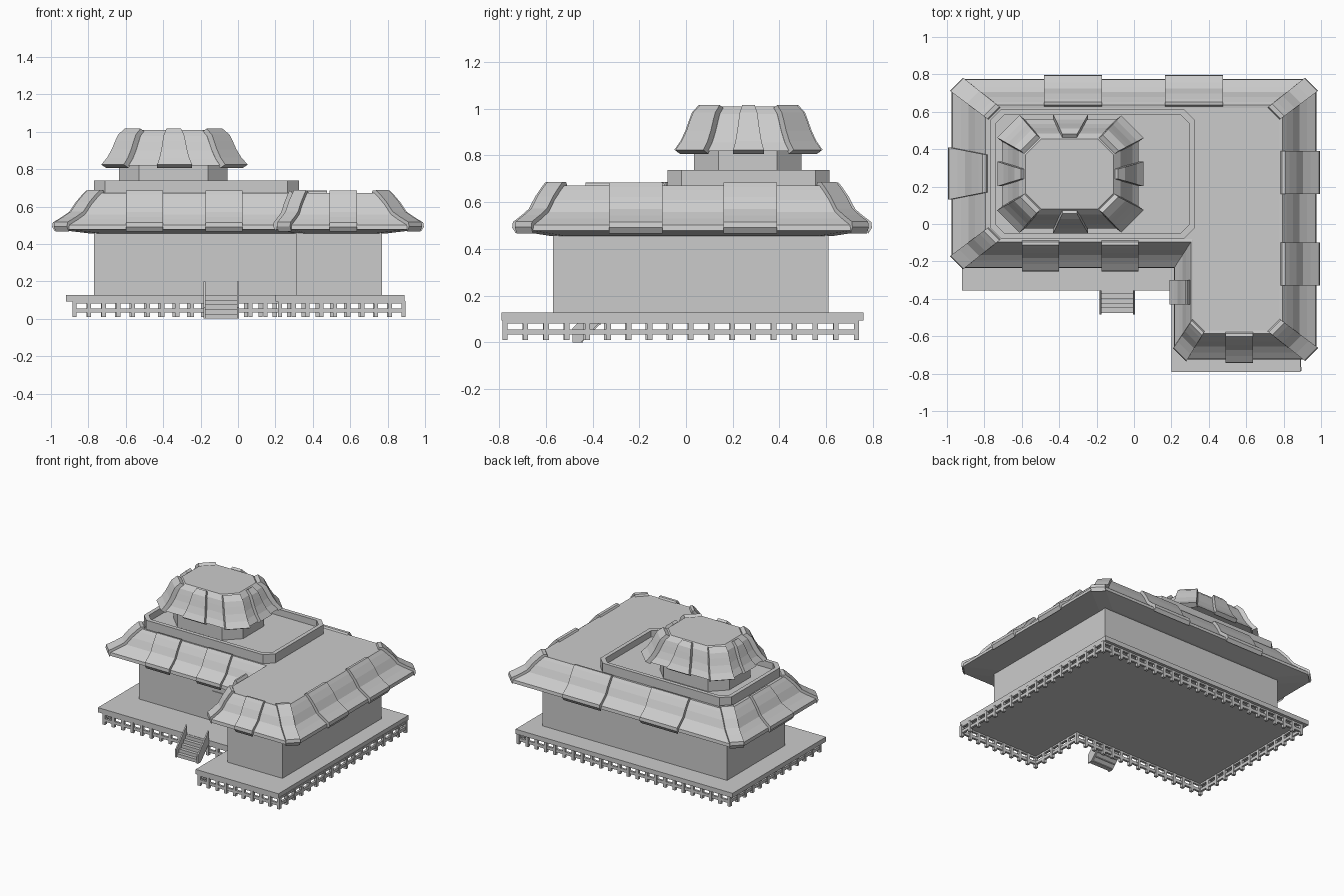
import bpy, bmesh
from mathutils import Vector as V

if "Cube" in bpy.data.objects:
    bpy.data.objects.remove(bpy.data.objects["Cube"])


def loft(name, rings):
    """Skin a list of equal-length closed rings and cap both ends."""
    bm = bmesh.new()
    vs = [[bm.verts.new(p) for p in r] for r in rings]
    n = len(rings[0])
    for a, b in zip(vs, vs[1:]):
        for i in range(n):
            j = (i + 1) % n
            bm.faces.new((a[i], a[j], b[j], b[i]))
    bm.faces.new(vs[0][::-1])
    bm.faces.new(vs[-1])
    bmesh.ops.recalc_face_normals(bm, faces=bm.faces)
    me = bpy.data.meshes.new(name)
    bm.to_mesh(me)
    bm.free()
    ob = bpy.data.objects.new(name, me)
    bpy.context.collection.objects.link(ob)
    return ob


def at(pts, z):
    return [(p[0], p[1], z) for p in pts]


def prism(name, pts, z0, z1):
    return loft(name, [at(pts, z0), at(pts, z1)])


def rect(x0, x1, y0, y1):
    return [(x0, y0), (x1, y0), (x1, y1), (x0, y1)]


def box(name, x0, x1, y0, y1, z0, z1):
    return prism(name, rect(x0, x1, y0, y1), z0, z1)


def ell(x0, xi, x1, y0, yi, y1):
    """Counter-clockwise L outline; the last point is the inner corner."""
    return [(x0, yi), (xi, yi), (xi, y0), (x1, y0), (x1, y1), (x0, y1)]


def chamfer(pts, c):
    """Cut convex corners of a counter-clockwise outline."""
    out, n = [], len(pts)
    for i in range(n):
        p, a, b = V(pts[i]), V(pts[i - 1]), V(pts[(i + 1) % n])
        d, e = (p - a).normalized(), (b - p).normalized()
        out += [p - d * c, p + e * c] if d.cross(e) > 0 else [p]
    return out


def mix(outer, inner, t):
    return [V(a).lerp(V(b), t) for a, b in zip(outer, inner)]


def strip(name, p0, p1, q0, q1, profile, lift, out):
    """Raised tile strip following the roof profile from eave p to top q."""
    p0, p1, q0, q1 = map(V, (p0, p1, q0, q1))
    d = (p0 + p1 - q0 - q1).normalized()
    rings = []
    for t, z in profile:
        a, b = p0.lerp(q0, t), p1.lerp(q1, t)
        rings.append(at([a + d * out, b + d * out], z + lift) + at([b, a], z - 0.012))
    return loft(name, rings)


# Platform, walls and door
deck = ell(-0.92, 0.20, 0.89, -0.79, -0.355, 0.76)
prism("platform", deck, 0.093, 0.128)
wall = ell(-0.77, 0.31, 0.77, -0.57, -0.08, 0.61)
prism("walls", wall, 0.12, 0.47)
box("door", -0.155, 0.002, -0.086, -0.07, 0.125, 0.355)

# Stilts and rails under the platform edge
track = ell(-0.875, 0.225, 0.885, -0.775, -0.34, 0.73)
for i, a in enumerate(track):
    a, b = V(a), V(track[(i + 1) % 6])
    n = max(2, round((b - a).length / (0.077 if abs(a.y - b.y) < 0.01 else 0.088)))
    for k in range(n):
        p = a.lerp(b, k / n)
        box("stilt", p.x - 0.011, p.x + 0.011, p.y - 0.011, p.y + 0.011, 0.01, 0.096)
    for z, h in ((0.044, 0.011), (0.089, 0.008)):
        box("stilt_rail", min(a.x, b.x) - 0.008, max(a.x, b.x) + 0.008,
            min(a.y, b.y) - 0.008, max(a.y, b.y) + 0.008, z - h, z + h)

# Stairs with sloped side boards
for i in range(5):
    box("step", -0.175, -0.005, -0.475 + i * 0.025, -0.35 if i == 4 else -0.44 + i * 0.025,
        i * 0.025, 0.026 + i * 0.025)
loft("stair_underside", [[(x, -0.465, 0), (x, -0.35, 0.11), (x, -0.35, 0.095), (x, -0.445, 0)]
                         for x in (-0.175, -0.005)])
for x in (-0.185, -0.005):
    loft("stair_side", [[(u, -0.485, 0), (u, -0.45, 0), (u, -0.355, 0.1),
                         (u, -0.355, 0.2), (u, -0.485, 0.06)] for u in (x, x + 0.01)])

# Lower roof: wavy skirt around the L with a flat top
profile = [(0, 0.478), (0.02, 0.502), (0.25, 0.53), (0.45, 0.558), (0.62, 0.61),
           (0.8, 0.652), (0.9, 0.672), (1, 0.67)]
eave = ell(-0.975, 0.215, 0.975, -0.725, -0.235, 0.775)
ridge = ell(-0.775, 0.315, 0.775, -0.57, -0.08, 0.62)
oc, ic = chamfer(eave, 0.07), chamfer(ridge, 0.065)
loft("lower_roof", [at(mix(oc, ic, 0.95), 0.455)] + [at(mix(oc, ic, t), z) for t, z in profile])

# Hip covers on the convex corners
for i in (0, 3, 5, 7, 9):
    strip("roof_hip", oc[i], oc[i + 1], ic[i], ic[i + 1], profile, 0.015, 0.012)

# Wide raised tile panels: start, end, eave line, top line
for x0, x1, e, r in ((-0.48, -0.17, 0.78, 0.62), (0.165, 0.475, 0.78, 0.62),
                     (-0.6, -0.4, -0.238, -0.08), (-0.175, 0.025, -0.238, -0.08),
                     (0.49, 0.635, -0.728, -0.57)):
    strip("tile_panel", (x0, e), (x1, e), (x0, r), (x1, r), profile, 0.013, 0.016)
for y0, y1, e, r, s in ((0.16, 0.39, 0.978, 0.775, 0), (-0.33, -0.1, 0.978, 0.775, 0),
                        (0.13, 0.41, -0.978, -0.775, 0.04), (-0.43, -0.3, 0.205, 0.3, 0)):
    strip("tile_panel", (e, y0), (e, y1), (r, y0 + s), (r, y1 - s), profile, 0.013, 0.016)

# Terrace with a low parapet
po = chamfer(rect(-0.77, 0.325, -0.08, 0.615), 0.06)
pi = chamfer(rect(-0.74, 0.295, -0.05, 0.585), 0.048)
loft("terrace", [at(po, 0.655), at(po, 0.738), at(pi, 0.738), at(pi, 0.69)])

# Tower room
prism("tower_walls", chamfer(rect(-0.635, -0.055, 0.035, 0.495), 0.105), 0.685, 0.83)

# Tower roof
tprof = [(0, 0.818), (0.25, 0.855), (0.45, 0.90), (0.6, 0.945), (0.72, 0.978), (1, 1.01)]
to = chamfer(rect(-0.705, 0.025, -0.025, 0.56), 0.12)
ti = chamfer(rect(-0.58, -0.11, 0.08, 0.455), 0.085)
loft("tower_roof", [at(mix(to, ti, t), z) for t, z in tprof])
for i in range(8):
    a, b, c, d = to[i], to[(i + 1) % 8], ti[i], ti[(i + 1) % 8]
    if i % 2 == 0:
        strip("tower_hip", a, b, c, d, tprof, 0.006, 0.034)
    else:
        strip("tower_panel", a.lerp(b, 0.31), a.lerp(b, 0.69),
              c.lerp(d, 0.37), c.lerp(d, 0.63), tprof, 0.006, 0.025)
